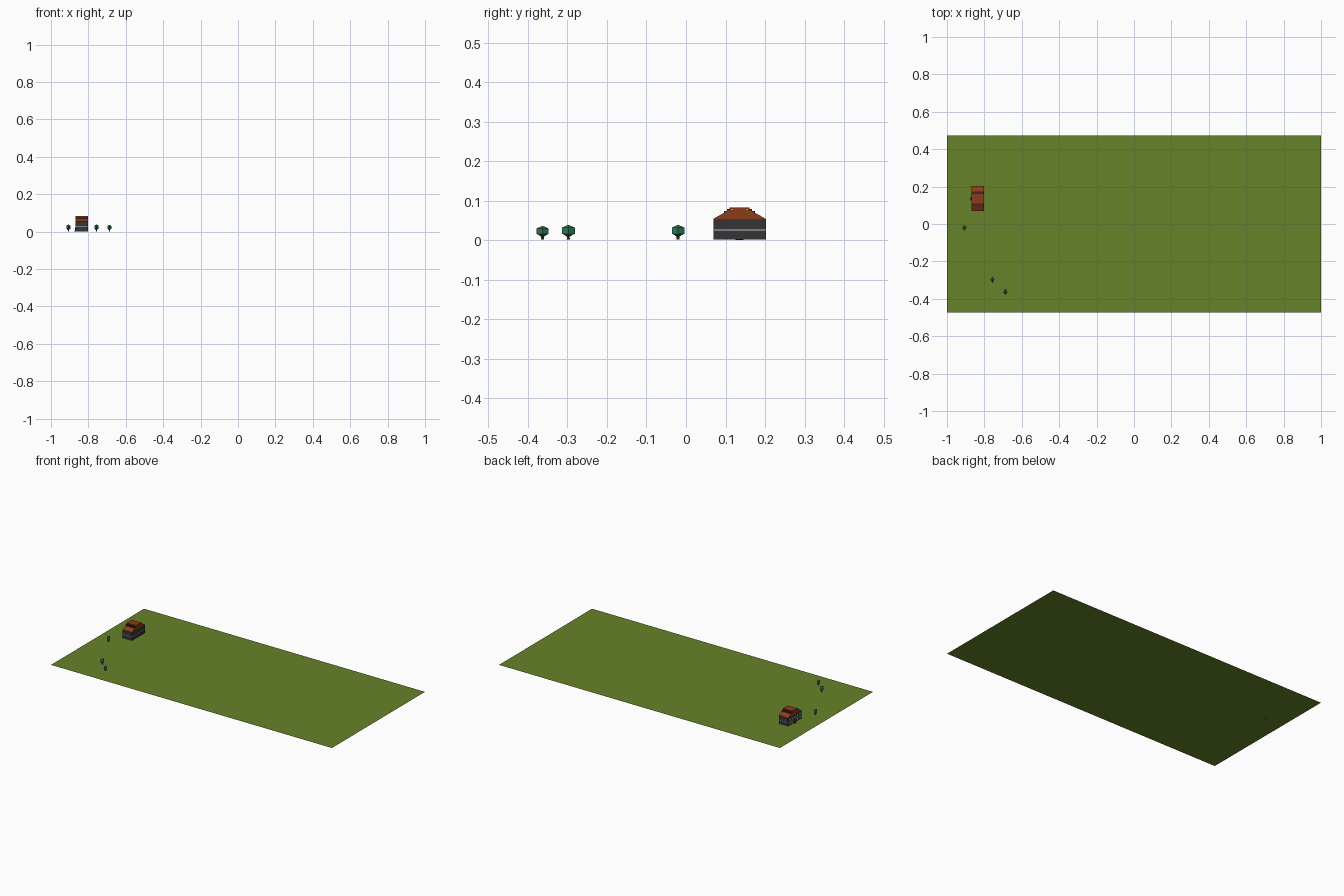
import bpy, bmesh
from mathutils import Vector

if "Cube" in bpy.data.objects:
    bpy.data.objects.remove(bpy.data.objects["Cube"])


def material(name, rgb):
    m = bpy.data.materials.new(name)
    m.diffuse_color = (*rgb, 1)
    m.use_nodes = True
    m.node_tree.nodes["Principled BSDF"].inputs["Base Color"].default_value = m.diffuse_color
    return m


GRASS = material("grass", (0.13, 0.225, 0.022))
WALL = material("dark_wall", (0.035, 0.035, 0.038))
ROOF = material("roof_red", (0.26, 0.045, 0.01))
SLAT = material("slat_brown", (0.06, 0.02, 0.012))
TRIM = material("trim_light", (0.6, 0.6, 0.6))
LEAF = material("leaf_green", (0.03, 0.2, 0.09))
BARK = material("bark", (0.07, 0.05, 0.04))


def mesh_object(name, verts, faces, mat):
    me = bpy.data.meshes.new(name)
    me.from_pydata(verts, [], faces)
    bm = bmesh.new()
    bm.from_mesh(me)
    if len(faces) > 1:
        bmesh.ops.recalc_face_normals(bm, faces=bm.faces)
    bm.to_mesh(me)
    bm.free()
    me.materials.append(mat)
    ob = bpy.data.objects.new(name, me)
    bpy.context.collection.objects.link(ob)
    return ob


def extrude_x(name, profile, x0, x1, mat):
    """Prism along x from a profile of (y, z) points."""
    n = len(profile)
    verts = [(x, y, z) for x in (x0, x1) for y, z in profile]
    faces = [tuple(range(n)), tuple(range(2 * n - 1, n - 1, -1))]
    faces += [(i, (i + 1) % n, n + (i + 1) % n, n + i) for i in range(n)]
    return mesh_object(name, verts, faces, mat)


def box(name, x0, x1, y0, y1, z0, z1, mat):
    return extrude_x(name, [(y0, z0), (y1, z0), (y1, z1), (y0, z1)], x0, x1, mat)


def lathe4(name, centre, rings, mat, squash=0.7):
    """Four-sided diamond body from (radius, z) rings; zero radius is a tip."""
    bm = bmesh.new()
    loops = []
    for r, z in rings:
        dirs = [(0, 0)] if r == 0 else [(squash, 0), (0, 1), (-squash, 0), (0, -1)]
        loops.append([bm.verts.new((centre[0] + dx * r, centre[1] + dy * r, z))
                      for dx, dy in dirs])
    for a, b in zip(loops, loops[1:]):
        for i in range(4):
            j = (i + 1) % 4
            quad = [a[i % len(a)], a[j % len(a)], b[j % len(b)], b[i % len(b)]]
            bm.faces.new(list(dict.fromkeys(quad)))
    for ring in (loops[0], loops[-1]):
        if len(ring) == 4:
            bm.faces.new(ring)
    bmesh.ops.recalc_face_normals(bm, faces=bm.faces)
    me = bpy.data.meshes.new(name)
    bm.to_mesh(me)
    bm.free()
    me.materials.append(mat)
    bpy.context.collection.objects.link(bpy.data.objects.new(name, me))


# Grass field, a single flat sheet
mesh_object("ground", [(-1, -0.473, 0), (1, -0.473, 0), (1, 0.473, 0), (-1, 0.473, 0)],
            [(0, 1, 2, 3)], GRASS)

# House body
X0, X1, Y0, Y1 = -0.869, -0.803, 0.069, 0.202
YC = (Y0 + Y1) / 2
box("house_walls", X0, X1, Y0, Y1, 0.002, 0.054, WALL)
box("floor_trim", X0 - 0.0005, X1 + 0.0005, Y0 - 0.0005, Y1 + 0.0005, 0.025, 0.0268, TRIM)

# Roof with stepped ridge boards
roof = [(Y0, 0.054), (Y1, 0.054), (YC + 0.032, 0.0735), (YC + 0.014, 0.079),
        (YC - 0.014, 0.079), (YC - 0.032, 0.0735)]
extrude_x("roof", roof, X0, X1, ROOF)
for i, (half, z) in enumerate([(0.039, 0.0715), (0.032, 0.0755), (0.025, 0.0795)]):
    if i < 2:
        for s in (-1, 1):
            a, b = sorted((YC + s * half, YC + s * (half - 0.010)))
            box("roof_slat", X0, X1, a, b, z - 0.001, z + 0.003, SLAT)
    else:
        box("ridge_cap", X0, X1, YC - half, YC + half, 0.0785, 0.083, ROOF)

# Windows on the left side, door and step
for k in range(5):
    y = Y0 + 0.0145 + k * 0.026
    for z in (0.010, 0.034):
        if k == 2 and z < 0.02:
            continue
        box("window", X0 - 0.001, X0 + 0.002, y - 0.005, y + 0.005, z, z + 0.010, TRIM)
box("door", X0 - 0.0015, X0 + 0.002, YC - 0.007, YC + 0.007, 0.002, 0.021, ROOF)
box("door_step", X0 - 0.007, X0, YC - 0.010, YC + 0.010, 0, 0.004, WALL)

# Low-poly trees
for x, y, r, top in [(-0.907, -0.020, 0.016, 0.039),
                     (-0.757, -0.298, 0.0165, 0.039),
                     (-0.688, -0.363, 0.0150, 0.0365)]:
    low = 0.009
    h = top - low
    lathe4("tree_crown", (x, y),
           [(0, low), (r, low + 0.24 * h), (r, low + 0.76 * h), (0, top)], LEAF)
    lathe4("tree_trunk", (x, y), [(0.004, 0.002), (0.0035, 0.009), (0.009, 0.012)], BARK)
